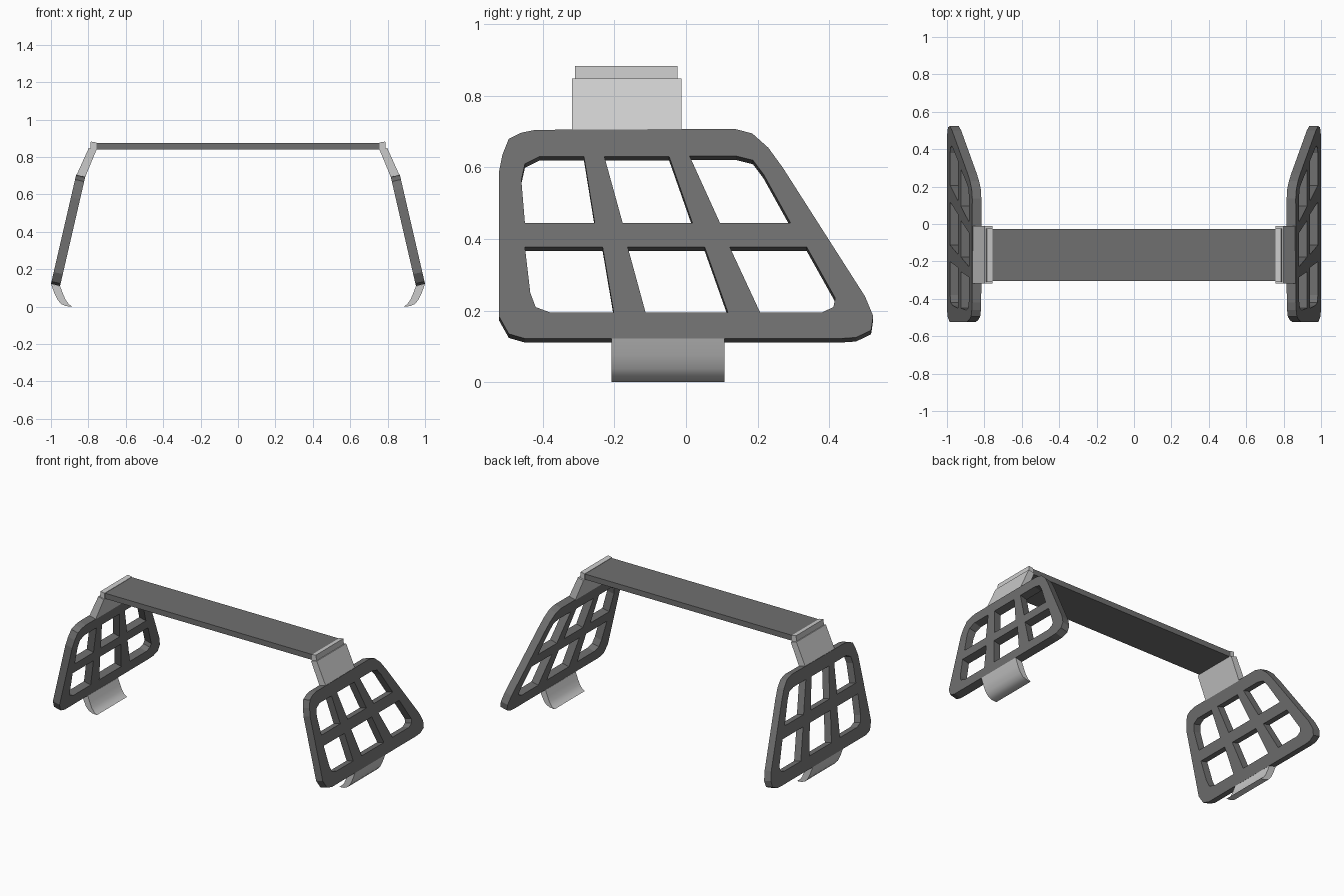
import bpy, bmesh, math
from mathutils import Matrix, Vector

if "Cube" in bpy.data.objects:
    bpy.data.objects.remove(bpy.data.objects["Cube"])


def grey(name, v):
    m = bpy.data.materials.new(name)
    m.diffuse_color = (v, v, v, 1)
    m.use_nodes = True
    m.node_tree.nodes["Principled BSDF"].inputs["Base Color"].default_value = m.diffuse_color
    return m


dark = grey("dark_grey", 0.16)
light = grey("light_grey", 0.59)


def mirror_x(ob):
    m = ob.modifiers.new("mirror", 'MIRROR')
    m.use_axis[0] = True


def prism(name, profile, y0, y1, mat, mirror=True):
    """Extrude an (x, z) profile along y."""
    bm = bmesh.new()
    face = bm.faces.new([bm.verts.new((x, y0, z)) for x, z in profile])
    geo = bmesh.ops.extrude_face_region(bm, geom=[face])["geom"]
    verts = [g for g in geo if isinstance(g, bmesh.types.BMVert)]
    bmesh.ops.translate(bm, verts=verts, vec=(0, y1 - y0, 0))
    bmesh.ops.recalc_face_normals(bm, faces=bm.faces)
    me = bpy.data.meshes.new(name)
    bm.to_mesh(me)
    bm.free()
    me.materials.append(mat)
    ob = bpy.data.objects.new(name, me)
    bpy.context.collection.objects.link(ob)
    if mirror:
        mirror_x(ob)
    return ob


# Side panel outline and its six windows, as (y, z) on the outer face
outline = [(-.523, .585), (-.513, .635), (-.495, .68), (-.46, .697), (-.42, .705),
           (.135, .708), (.185, .695), (.23, .655), (.27, .60), (.50, .24),
           (.523, .185), (.517, .145), (.475, .125), (.43, .122), (-.45, .122),
           (-.495, .135), (-.523, .185)]
windows = [
    [(-.45, .445), (-.255, .445), (-.285, .63), (-.41, .63), (-.45, .61), (-.46, .565)],
    [(-.177, .445), (.018, .445), (-.047, .63), (-.228, .63)],
    [(.095, .445), (.292, .445), (.217, .58), (.187, .62), (.14, .632), (.01, .632)],
    [(-.38, .195), (-.202, .195), (-.233, .378), (-.45, .378), (-.435, .25), (-.42, .21)],
    [(-.113, .195), (.117, .195), (.052, .378), (-.163, .378)],
    [(.207, .195), (.38, .195), (.412, .21), (.417, .235), (.337, .378), (.122, .378)],
]
cu = bpy.data.curves.new("panel_curve", 'CURVE')
cu.dimensions = '2D'
cu.fill_mode = 'BOTH'
cu.extrude = 0.025
for pts in [outline] + windows:
    sp = cu.splines.new('POLY')
    sp.points.add(len(pts) - 1)
    for p, (u, v) in zip(sp.points, pts):
        p.co = (u, v, 0, 1)
    sp.use_cyclic_u = True
tmp = bpy.data.objects.new("panel_curve", cu)
bpy.context.collection.objects.link(tmp)
dg = bpy.context.evaluated_depsgraph_get()
me = bpy.data.meshes.new_from_object(tmp.evaluated_get(dg))
bpy.data.objects.remove(tmp)

# Lean the panel outward towards its bottom edge
slope = 0.135 / 0.585
n = Vector((1, 0, slope)).normalized()
origin = Vector((1 + 0.122 * slope, 0, 0)) - n * 0.025
me.transform(Matrix(((0, -slope, n.x, origin.x),
                     (1, 0, n.y, origin.y),
                     (0, 1, n.z, origin.z),
                     (0, 0, 0, 1))))
bm = bmesh.new()
bm.from_mesh(me)
bmesh.ops.remove_doubles(bm, verts=bm.verts, dist=1e-5)
bmesh.ops.recalc_face_normals(bm, faces=bm.faces)
bm.to_mesh(me)
bm.free()
for p in me.polygons:
    p.use_smooth = False
    p.material_index = 0
me.materials.clear()
me.materials.append(dark)
panel = bpy.data.objects.new("side_panel", me)
bpy.context.collection.objects.link(panel)
mirror_x(panel)

# Crossbar
prism("crossbar", [(-.762, .84), (.762, .84), (.762, .876), (-.762, .876)],
      -.305, -.027, dark, mirror=False)

# Upper brackets and end lips joining the bar to the panels
prism("upper_bracket", [(.867, .695), (.798, .848), (.757, .838), (.818, .69)],
      -.318, -.012, light)
prism("bar_end_lip", [(.757, .838), (.79, .846), (.787, .883), (.757, .878)],
      -.31, -.024, light)

# Curved hooks under the panels
hook = prism("lower_hook", [(1.0, .122), (.983, .075), (.965, .037), (.945, .014), (.92, .003),
                            (.885, 0), (.905, .014), (.922, .037), (.936, .07), (.951, .11)],
             -.208, .107, light)
bpy.ops.object.select_all(action='DESELECT')
hook.select_set(True)
bpy.context.view_layer.objects.active = hook
bpy.ops.object.shade_smooth_by_angle(angle=math.radians(35))
